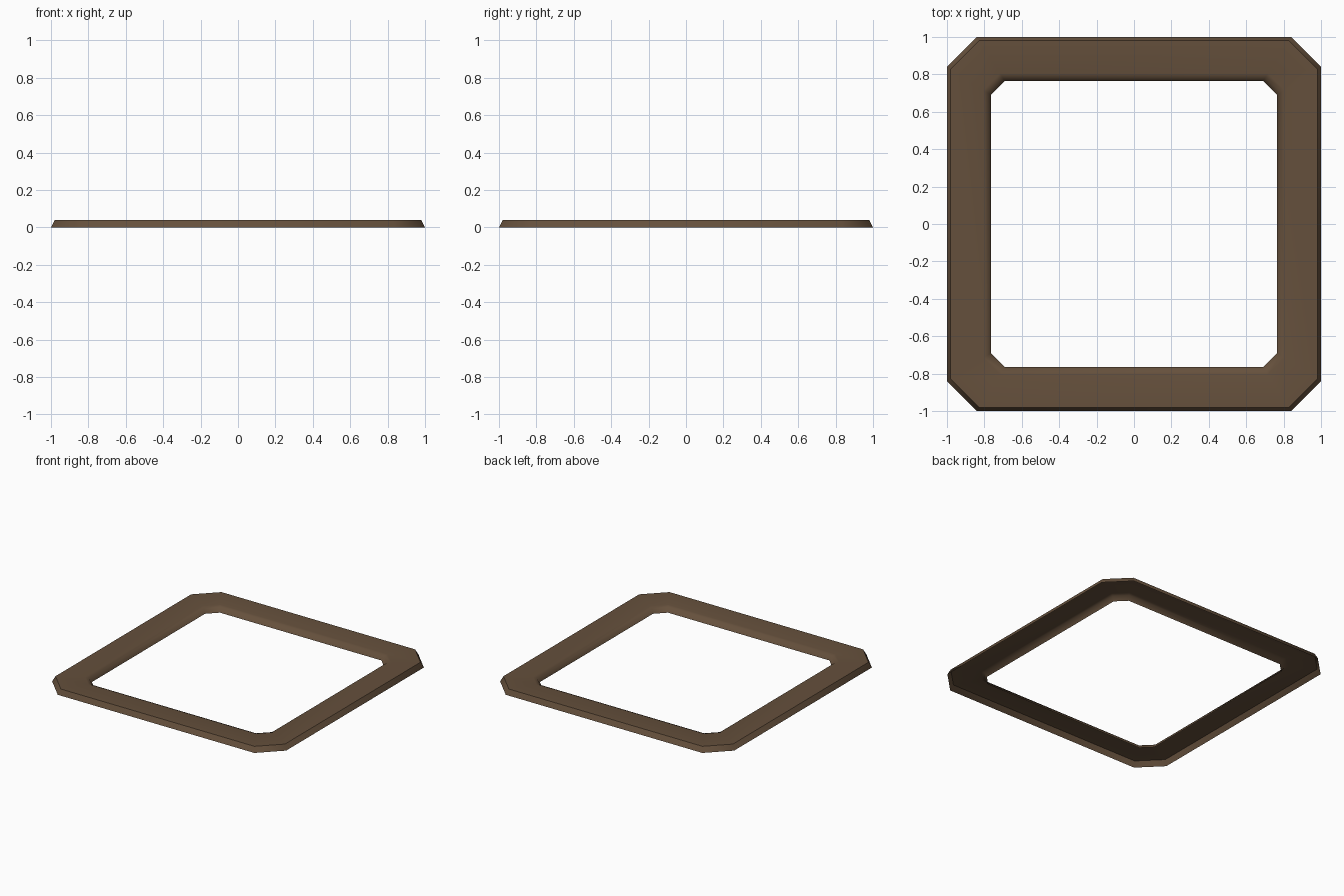
import bpy, bmesh, math

if "Cube" in bpy.data.objects:
    bpy.data.objects.remove(bpy.data.objects["Cube"])

# Frame colour
brown = bpy.data.materials.new("dark_brown")
brown.diffuse_color = (0.13, 0.08, 0.045, 1)
brown.use_nodes = True
brown.node_tree.nodes["Principled BSDF"].inputs["Base Color"].default_value = brown.diffuse_color


def octagon(half, z):
    """Square ring with cut corners; the cut shrinks towards the opening."""
    cut = 0.075 + (half - 0.765) * 0.362
    a = half - cut
    return [(half, -a, z), (half, a, z), (a, half, z), (-a, half, z),
            (-half, a, z), (-half, -a, z), (-a, -half, z), (a, -half, z)]


# Cross-section from outer foot over the flat top to the inner lip (open below)
profile = [(1.0, 0.0), (0.98, 0.04), (0.805, 0.04), (0.783, 0.032), (0.765, 0.0)]

bm = bmesh.new()
rings = [[bm.verts.new(p) for p in octagon(h, z)] for h, z in profile]
for lower, upper in zip(rings, rings[1:]):
    for i in range(8):
        j = (i + 1) % 8
        bm.faces.new((lower[i], lower[j], upper[j], upper[i]))

mesh = bpy.data.meshes.new("border_frame")
bm.to_mesh(mesh)
bm.free()
mesh.materials.append(brown)
frame = bpy.data.objects.new("border_frame", mesh)
bpy.context.collection.objects.link(frame)

# Soft corners and inner lip, crisp outer top edge
bpy.context.view_layer.objects.active = frame
frame.select_set(True)
bpy.ops.object.shade_smooth_by_angle(angle=math.radians(50))
